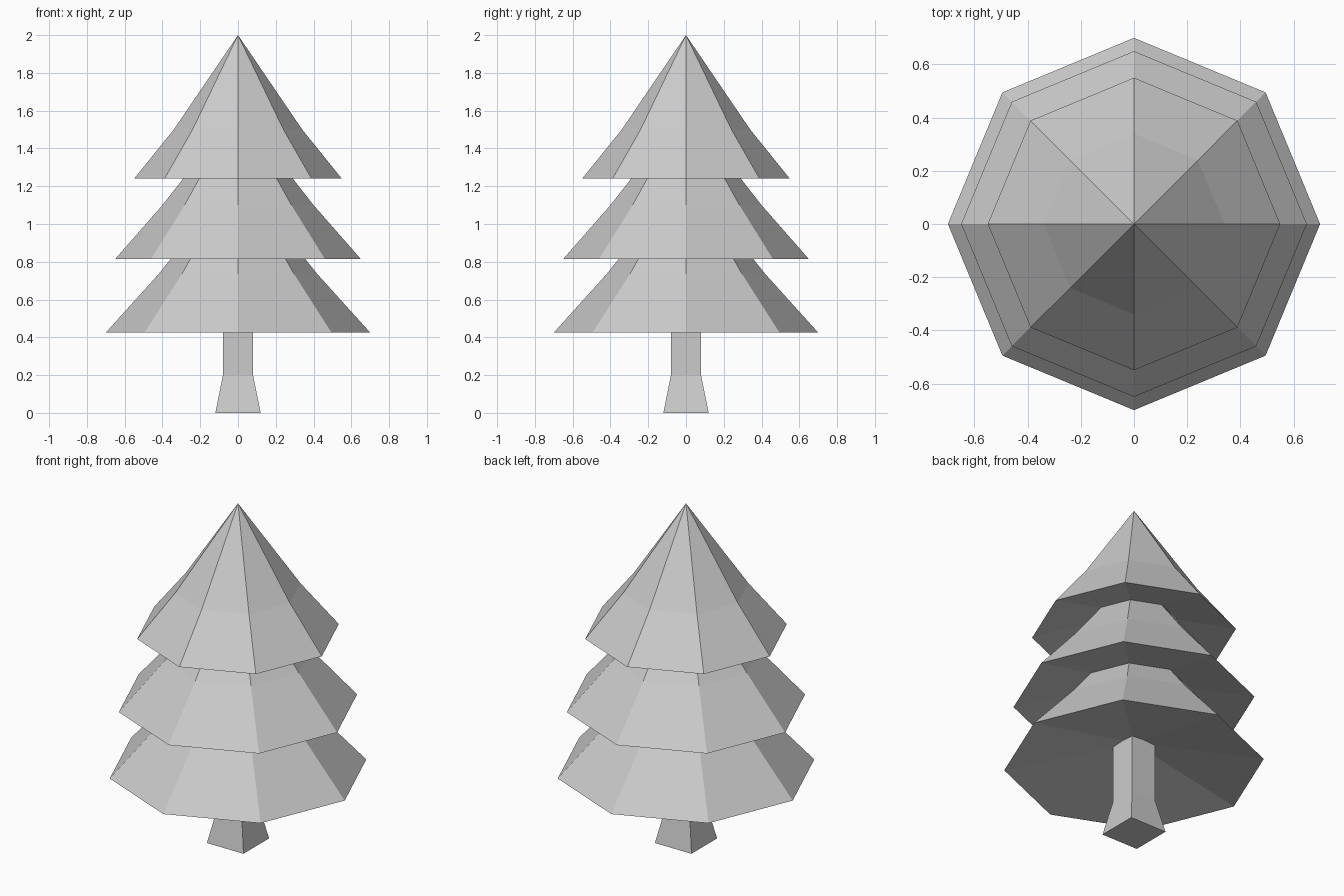
import bpy, bmesh
from math import cos, sin, pi

if "Cube" in bpy.data.objects:
    bpy.data.objects.remove(bpy.data.objects["Cube"])


def lathe(name, profile, sides, turn=0.0):
    """Faceted solid from (radius, z) points; radius 0 makes a single pole."""
    bm = bmesh.new()
    rings = []
    for r, z in profile:
        n = sides if r > 0 else 1
        rings.append([bm.verts.new((r * cos(turn + 2 * pi * i / sides),
                                    r * sin(turn + 2 * pi * i / sides), z))
                      for i in range(n)])
    for a, b in zip(rings, rings[1:]):
        for i in range(sides):
            j = (i + 1) % sides
            quad = [a[i % len(a)], a[j % len(a)], b[j % len(b)], b[i % len(b)]]
            bm.faces.new(list(dict.fromkeys(quad)))
    bmesh.ops.recalc_face_normals(bm, faces=bm.faces)
    mesh = bpy.data.meshes.new(name)
    bm.to_mesh(mesh)
    bm.free()
    obj = bpy.data.objects.new(name, mesh)
    bpy.context.collection.objects.link(obj)
    return obj


# Square trunk flaring at the foot
d = 2 ** 0.5
lathe("trunk", [(0, 0), (0.12 * d, 0), (0.08 * d, 0.2), (0.08 * d, 0.6), (0, 0.6)], 4, pi / 4)

# Foliage tiers: hollowed underside centre, rim, bend, tip
tiers = {
    "lower_foliage": (0.56, (0.70, 0.425), (0.42, 0.735), 1.26),
    "middle_foliage": (0.94, (0.65, 0.815), (0.40, 1.10), 1.61),
    "upper_foliage": (1.37, (0.55, 1.24), (0.34, 1.50), 2.0),
}
for name, (under, rim, bend, tip) in tiers.items():
    lathe(name, [(0, under), rim, bend, (0, tip)], 8)
